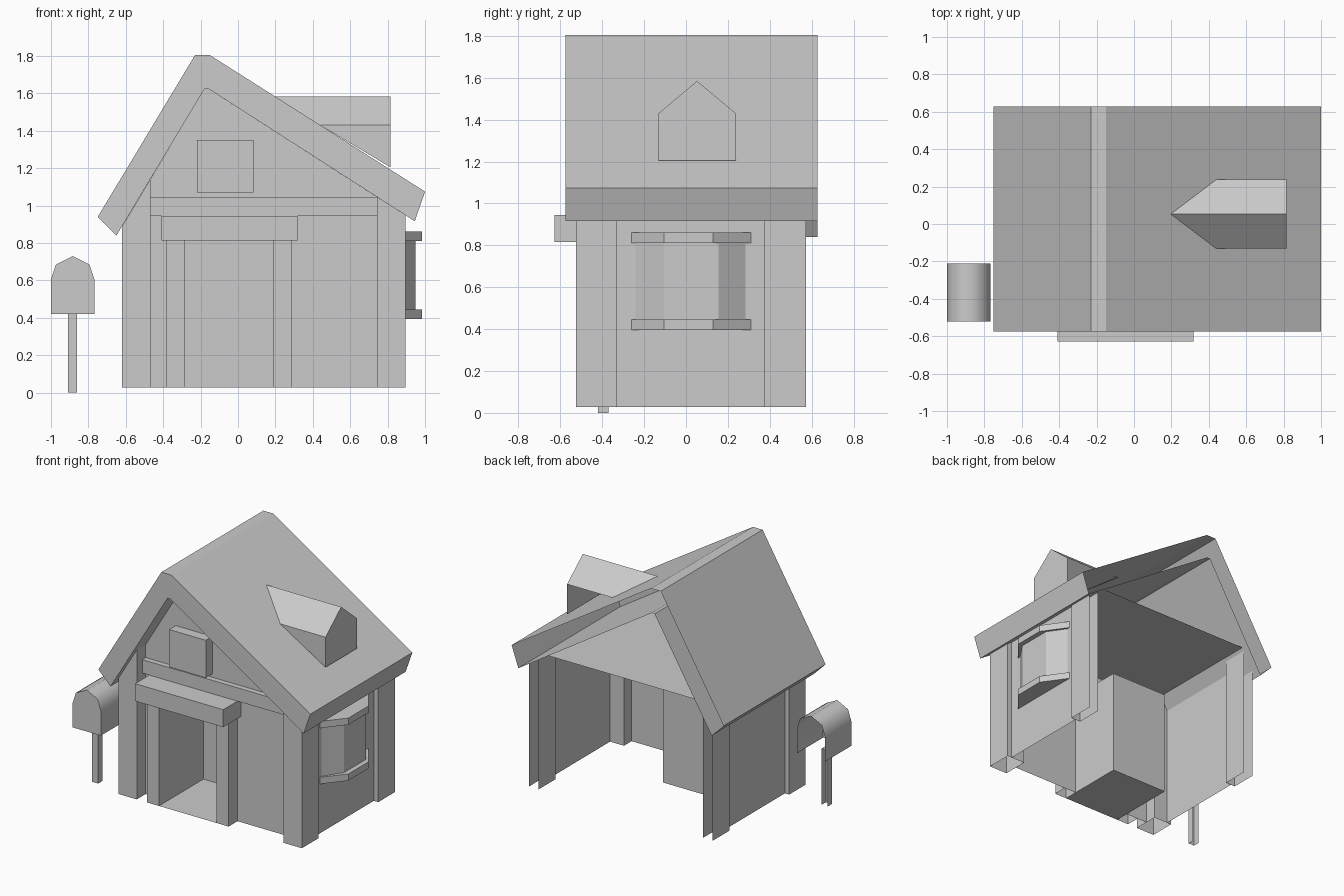
import bpy
import bmesh
from mathutils import Vector

cube = bpy.data.objects.get("Cube")
if cube:
    bpy.data.objects.remove(cube)

grey = bpy.data.materials.new("plain grey")
grey.use_nodes = True
grey.diffuse_color = (0.6, 0.6, 0.6, 1)
grey.node_tree.nodes["Principled BSDF"].inputs["Base Color"].default_value = (0.6, 0.6, 0.6, 1)

BASE, FRONT, BACK = 0.027, -0.525, 0.572
WALL_Y, WALL_L, WALL_R = -0.42, -0.585, 0.858
CEIL = 1.045
PEAK_L, PEAK_R, PEAK_Z = -0.18, -0.155, 1.623


def sheets(name, faces):
    """Object from separate polygons, welded where they touch."""
    bm = bmesh.new()
    for f in faces:
        bm.faces.new([bm.verts.new(Vector(p)) for p in f])
    bmesh.ops.remove_doubles(bm, verts=bm.verts, dist=0.0005)
    mesh = bpy.data.meshes.new(name)
    bm.to_mesh(mesh)
    bm.free()
    mesh.materials.append(grey)
    obj = bpy.data.objects.new(name, mesh)
    bpy.context.collection.objects.link(obj)
    return obj


def prism(name, profile, d0, d1, along="y", back=False, bottom=True):
    """Counter-clockwise profile extruded from d0 to d1; back and bottom may stay open."""
    def put(p, d):
        return (p[0], d, p[1]) if along == "y" else (p[0], p[1], d)
    near = [put(p, d0) for p in profile]
    far = [put(p, d1) for p in profile]
    faces = [near] + ([far[::-1]] if back else [])
    n = len(profile)
    for i in range(n):
        j = (i + 1) % n
        flat_low = profile[i][1] == profile[j][1] == min(p[1] for p in profile)
        if bottom or not flat_low:
            faces.append([near[i], far[i], far[j], near[j]])
    return sheets(name, faces)


def rect(x0, x1, z0, z1):
    return [(x0, z0), (x1, z0), (x1, z1), (x0, z1)]


def under_roof(x):
    """Height of the roof underside at x."""
    if x < PEAK_L:
        return PEAK_Z + (x - PEAK_L) * 1.67
    return PEAK_Z - (x - PEAK_R) * 0.642


def wall_x(x, y0, y1, z0, z1):
    return [(x, y0, z0), (x, y1, z0), (x, y1, z1), (x, y0, z1)]


def wall_y(x0, x1, y, z0, z1):
    return [(x0, y, z0), (x1, y, z0), (x1, y, z1), (x0, y, z1)]


# Uneven gabled roof slab, open at the rear end
prism("roof", [(-0.75, 0.94), (-0.65, 0.84), (PEAK_L, PEAK_Z), (PEAK_R, PEAK_Z), (0.945, 0.917),
               (1.0, 1.075), (-0.15, 1.805), (-0.23, 1.805)], -0.575, 0.627)

# Corner posts, wide in front and slim behind, cut to the roof slope
for end, y0, y1, width in (("front", FRONT, -0.33, 0.152), ("back", 0.375, BACK, 0.08)):
    for side, x0, x1 in (("right", -0.62, -0.62 + width), ("left", 0.895 - width, 0.895)):
        prism(f"{end}_{side}_post", [(x0, BASE), (x1, BASE), (x1, under_roof(x1)), (x0, under_roof(x0))],
              y0, y1, back=(end == "front"), bottom=False)

# Walls: front with a doorway, plain sides, open rear
sheets("front_wall", [
    wall_y(-0.47, -0.285, WALL_Y, BASE, CEIL),
    wall_y(0.19, 0.743, WALL_Y, BASE, CEIL),
    wall_y(-0.285, 0.19, WALL_Y, 0.82, CEIL)])
sheets("right_wall", [wall_x(WALL_L, -0.33, 0.375, BASE, under_roof(WALL_L))[::-1]])
sheets("left_wall", [wall_x(WALL_R, -0.33, 0.375, BASE, under_roof(WALL_R))])

# Attic: front gable and ceiling, open to the rear
xl, xr = -0.526, 0.745
sheets("front_gable", [[(xl, WALL_Y, CEIL), (xr, WALL_Y, CEIL),
                        (PEAK_R, WALL_Y, PEAK_Z), (PEAK_L, WALL_Y, PEAK_Z)]])
sheets("attic_ceiling", [[(xl, WALL_Y, CEIL), (xl, BACK, CEIL), (xr, BACK, CEIL), (xr, WALL_Y, CEIL)]])
prism("attic_window", rect(-0.22, 0.082, 1.07, 1.35), -0.497, WALL_Y)
prism("gable_beam", rect(-0.47, 0.743, 0.945, CEIL), -0.46, WALL_Y)

# Porch: door posts, canopy and recessed entry
for name, x0 in (("right_door_post", -0.385), ("left_door_post", 0.19)):
    prism(name, rect(x0, x0 + 0.1, BASE, 0.815), FRONT, WALL_Y, bottom=False)
prism("door_canopy", rect(-0.41, 0.317, 0.815, 0.945), -0.627, WALL_Y)
ex0, ex1, ez = -0.285, 0.19, 0.82
sheets("entry_recess", [
    wall_x(ex0, WALL_Y, 0, BASE, ez),
    wall_x(ex1, WALL_Y, 0, BASE, ez)[::-1],
    wall_y(ex0, ex1, 0, BASE, ez),
    [(ex0, FRONT, BASE), (ex1, FRONT, BASE), (ex1, 0, BASE), (ex0, 0, BASE)],
    [(ex0, WALL_Y, ez), (ex0, 0, ez), (ex1, 0, ez), (ex1, WALL_Y, ez)]])

# Bay window on the left side
bay = [(WALL_R, -0.24), (0.948, -0.105), (0.948, 0.155), (WALL_R, 0.285)]
sheets("bay_panes", [[(*a, 0.44), (*b, 0.44), (*b, 0.815), (*a, 0.815)] for a, b in zip(bay, bay[1:])])
ledge = [(WALL_R, -0.26), (0.985, -0.105), (0.985, 0.13), (WALL_R, 0.31)]
for name, z in (("bay_sill", 0.395), ("bay_head", 0.812)):
    prism(name, ledge, z + 0.05, z, along="z", back=True)

# Dormer, open on its rear cheek
x, y0, y1, ym = 0.815, -0.132, 0.238, 0.053
ridge, ridge_in = (x, ym, 1.585), (0.19, ym, 1.585)
eave0, eave1 = (x, y0, 1.43), (x, y1, 1.43)
in0, in1 = (0.44, y0, 1.43), (0.44, y1, 1.43)
foot0, foot1 = (x, y0, 1.205), (x, y1, 1.205)
sheets("dormer", [
    [foot0, foot1, eave1, ridge, eave0],
    [eave0, ridge, ridge_in, in0],
    [eave1, in1, ridge_in, ridge],
    [foot0, eave0, in0]])

# Mailbox with a rounded lid, open at the back and underneath
half = [(0.116, 0.42), (0.116, 0.605), (0.09, 0.685)]
cx = -0.884
outline = [(cx + a, z) for a, z in half] + [(cx, 0.73)] + [(cx - a, z) for a, z in reversed(half)]
box = prism("mailbox", outline, -0.52, -0.21, bottom=False)
prism("mailbox_post", rect(-0.91, -0.86, 0, 0.42), -0.42, -0.37, bottom=False)
bpy.ops.object.select_all(action="DESELECT")
bpy.context.view_layer.objects.active = box
box.select_set(True)
bpy.ops.object.shade_smooth_by_angle(angle=1.0)
